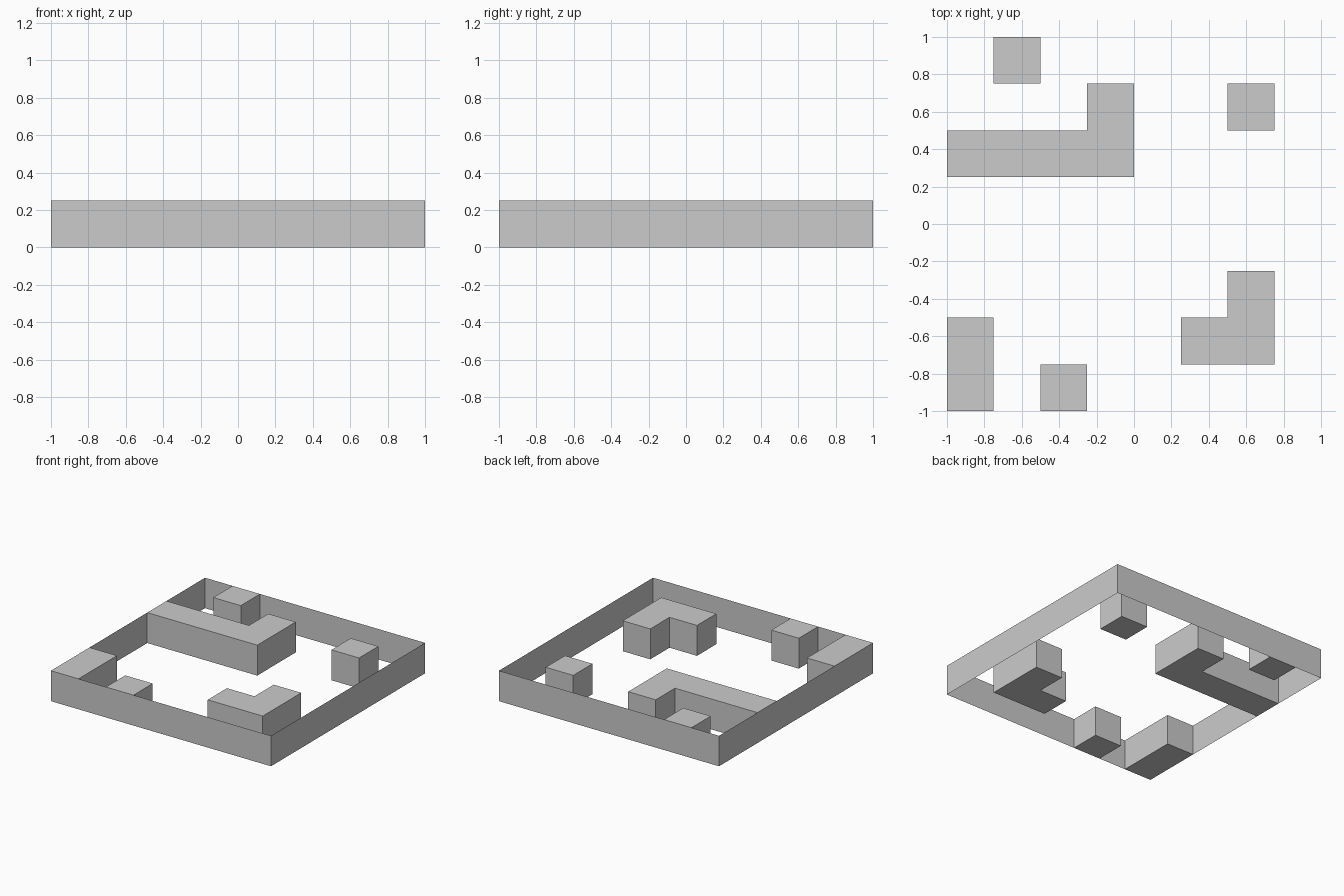
import bpy
import bmesh

if "Cube" in bpy.data.objects:
    bpy.data.objects.remove(bpy.data.objects["Cube"])

HEIGHT = 0.25


def extrude_outline(name, points, capped):
    """Raise a counter-clockwise outline into walls, with optional top and bottom."""
    bm = bmesh.new()
    low = [bm.verts.new((x, y, 0)) for x, y in points]
    high = [bm.verts.new((x, y, HEIGHT)) for x, y in points]
    n = len(points)
    for i in range(n):
        j = (i + 1) % n
        # Sides lying on the outer boundary are already closed by the perimeter wall
        on_edge = any(abs(points[i][k]) == 1 and points[i][k] == points[j][k]
                      for k in (0, 1))
        if not (capped and on_edge):
            bm.faces.new((low[i], low[j], high[j], high[i]))
    if capped:
        bm.faces.new(high)
        bm.faces.new(low[::-1])
    mesh = bpy.data.meshes.new(name)
    bm.to_mesh(mesh)
    bm.free()
    obj = bpy.data.objects.new(name, mesh)
    bpy.context.collection.objects.link(obj)
    return obj


def rect(x, y, w=0.25, d=0.25):
    return [(x, y), (x + w, y), (x + w, y + d), (x, y + d)]


# Thin perimeter wall, open above and below
extrude_outline("perimeter_wall", rect(-1, -1, 2, 2), False)

# Rectangular blocks
extrude_outline("back_block", rect(-0.75, 0.75), True)
extrude_outline("right_pillar", rect(0.5, 0.5), True)
extrude_outline("front_block", rect(-0.5, -1), True)
extrude_outline("corner_block", rect(-1, -1, 0.25, 0.5), True)

# L-shaped blocks
extrude_outline("long_l_block", [(-1, 0.25), (0, 0.25), (0, 0.75),
                                 (-0.25, 0.75), (-0.25, 0.5), (-1, 0.5)], True)
extrude_outline("short_l_block", [(0.25, -0.75), (0.75, -0.75), (0.75, -0.25),
                                  (0.5, -0.25), (0.5, -0.5), (0.25, -0.5)], True)
